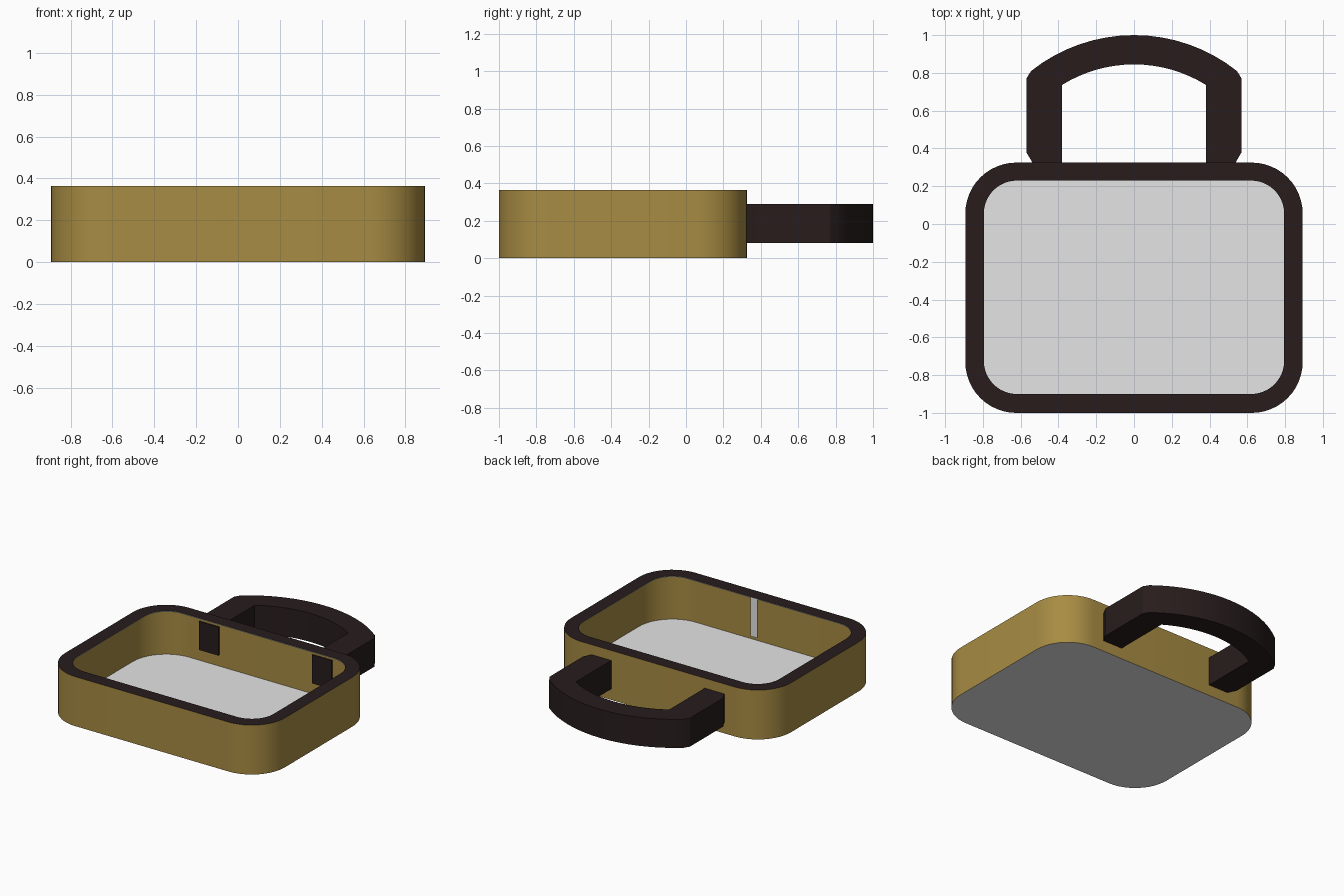
import bpy, bmesh, math

if "Cube" in bpy.data.objects:
    bpy.data.objects.remove(bpy.data.objects["Cube"])


def material(name, rgb):
    m = bpy.data.materials.new(name)
    m.diffuse_color = (*rgb, 1)
    m.use_nodes = True
    m.node_tree.nodes["Principled BSDF"].inputs["Base Color"].default_value = m.diffuse_color
    return m


BRASS = material("brass", (0.39, 0.262, 0.057))
DARK = material("dark_brown", (0.021, 0.012, 0.012))
GREY = material("light_grey", (0.78, 0.78, 0.78))


def rounded_rect(x, y0, y1, r, seg=12):
    """Counter-clockwise outline of a rounded rectangle."""
    pts = []
    corners = [(x - r, y1 - r), (-x + r, y1 - r), (-x + r, y0 + r), (x - r, y0 + r)]
    for i, (cx, cy) in enumerate(corners):
        for k in range(seg + 1):
            a = math.pi / 2 * (i + k / seg)
            pts.append((cx + r * math.cos(a), cy + r * math.sin(a)))
    return pts


def finish(bm, name, mats, angle=30):
    me = bpy.data.meshes.new(name)
    bm.to_mesh(me)
    bm.free()
    for m in mats:
        me.materials.append(m)
    ob = bpy.data.objects.new(name, me)
    bpy.context.collection.objects.link(ob)
    bpy.context.view_layer.objects.active = ob
    ob.select_set(True)
    bpy.ops.object.shade_smooth_by_angle(angle=math.radians(angle))
    ob.select_set(False)
    return ob


def prism(name, outline, z0, z1, mat, angle=30):
    bm = bmesh.new()
    face = bm.faces.new([bm.verts.new((x, y, z0)) for x, y in outline])
    up = bmesh.ops.extrude_face_region(bm, geom=[face])["geom"]
    for v in up:
        if isinstance(v, bmesh.types.BMVert):
            v.co.z = z1
    bmesh.ops.recalc_face_normals(bm, faces=bm.faces)
    return finish(bm, name, [mat], angle)


# Tray body: thin brass wall on a grey base, with an overhanging dark rim
HEIGHT = 0.363
outer = rounded_rect(0.893, -1.0, 0.325, 0.27)
inner = rounded_rect(0.795, -0.9, 0.23, 0.175)
bm = bmesh.new()
loops = [[bm.verts.new((x, y, z)) for x, y in pts]
         for pts, z in ((outer, 0), (outer, HEIGHT), (inner, HEIGHT), (inner, HEIGHT - 0.006))]
n = len(outer)
for k in range(3):                              # wall, rim, thin grey lip
    a, b = loops[k], loops[k + 1]
    for i in range(n):
        j = (i + 1) % n
        bm.faces.new((a[i], a[j], b[j], b[i])).material_index = k
bm.faces.new(loops[0][::-1]).material_index = 2
finish(bm, "tray_body", [BRASS, DARK, GREY])


# Handle: arched grip whose two legs just pierce the back wall
def arc(half_width, y_side, y_top, steps=16):
    """Circular arc from +x to -x through (0, y_top)."""
    h = y_top - y_side
    r = (half_width ** 2 + h * h) / (2 * h)
    a = math.asin(half_width / r)
    return [(r * math.sin(a * (1 - 2 * k / steps)),
             y_top - r + r * math.cos(a * (1 - 2 * k / steps))) for k in range(steps + 1)]


END = 0.316
leg = [(0.54, END), (0.54, 0.33), (0.57, 0.38), (0.57, 0.77)]
outline = leg + arc(0.545, 0.81, 1.0)
outline += [(-x, y) for x, y in reversed(leg)]
outline += [(-0.38, END)] + arc(0.38, 0.737, 0.845)[::-1] + [(0.38, END)]
prism("handle", outline, 0.08, 0.29, DARK)

# Small catch tab hanging from the inner edge of the front rim
prism("catch_tab", [(0.048, -0.906), (0.103, -0.906), (0.103, -0.899), (0.048, -0.899)],
      0.075, 0.362, GREY)
